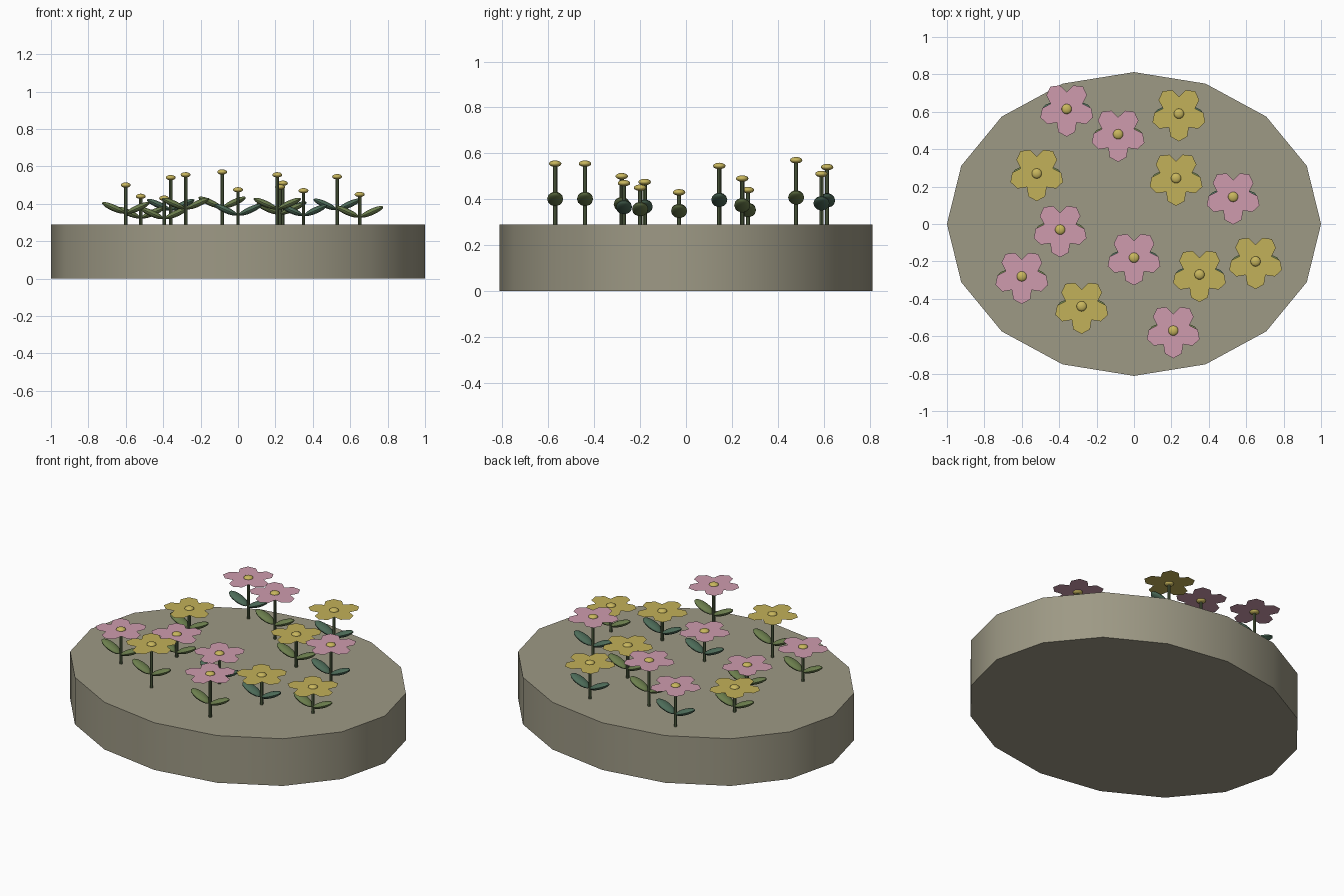
import bpy
import bmesh
from math import cos, sin, radians, pi
from mathutils import Matrix, Vector

cube = bpy.data.objects.get("Cube")
if cube:
    bpy.data.objects.remove(cube)


def material(name, r, g, b):
    mat = bpy.data.materials.new(name)
    mat.use_nodes = True
    mat.diffuse_color = (r, g, b, 1)
    bsdf = next(n for n in mat.node_tree.nodes if n.type == 'BSDF_PRINCIPLED')
    bsdf.inputs["Base Color"].default_value = (r, g, b, 1)
    bsdf.inputs["Roughness"].default_value = 0.9
    return mat


STONE = material("stone", 0.34, 0.32, 0.235)
PINK = material("pink petal", 0.62, 0.33, 0.42)
YELLOW = material("yellow petal", 0.54, 0.44, 0.10)
CENTRE = material("golden centre", 0.58, 0.47, 0.11)
STEM = material("stem green", 0.10, 0.14, 0.065)
OLIVE = material("olive leaf", 0.15, 0.21, 0.075)
TEAL = material("blue green leaf", 0.075, 0.15, 0.10)

GROUND = 0.29


def finish(name, bm, mat, smooth=True):
    mesh = bpy.data.meshes.new(name)
    bm.to_mesh(mesh)
    bm.free()
    mesh.materials.append(mat)
    obj = bpy.data.objects.new(name, mesh)
    bpy.context.collection.objects.link(obj)
    if smooth:
        bpy.ops.object.select_all(action='DESELECT')
        obj.select_set(True)
        bpy.context.view_layer.objects.active = obj
        bpy.ops.object.shade_smooth_by_angle(angle=radians(35))
    return obj


def cylinder(name, mat, sides, radius, bottom, top, x=0, y=0, squash=1):
    bm = bmesh.new()
    place = (Matrix.Translation((x, y, (bottom + top) / 2))
             @ Matrix.Diagonal((1, squash, 1, 1)))
    bmesh.ops.create_cone(bm, cap_ends=True, segments=sides, radius1=radius,
                          radius2=radius, depth=top - bottom, matrix=place)
    return finish(name, bm, mat)


def add_ellipsoid(bm, location, size, tilt=0):
    place = (Matrix.Translation(location) @ Matrix.Rotation(tilt, 4, 'Y')
             @ Matrix.Diagonal((*size, 1)))
    bmesh.ops.create_uvsphere(bm, u_segments=14, v_segments=10, radius=1, matrix=place)


def blossom(name, mat, x, y, z):
    # Flat sheet of five petals, one pointing to the front
    outline = ((-20, 0.131), (0, 0.148), (20, 0.131), (36, 0.09))
    bm = bmesh.new()
    rim = []
    for petal in range(5):
        for offset, r in outline:
            a = radians(-90 + 72 * petal + offset)
            rim.append(bm.verts.new((x + r * cos(a), y + r * sin(a), z)))
    hub = bm.verts.new((x, y, z))
    for i, v in enumerate(rim):
        bm.faces.new((hub, v, rim[(i + 1) % len(rim)]))
    return finish(name, bm, mat, smooth=False)


def flower(number, x, y, z, petal_mat, leaf_mat):
    cylinder(f"stem_{number}", STEM, 8, 0.009, GROUND - 0.01, z, x, y)
    blossom(f"petals_{number}", petal_mat, x, y, z)

    bm = bmesh.new()
    add_ellipsoid(bm, (x, y, z), (0.027, 0.027, 0.014))
    finish(f"flower_centre_{number}", bm, CENTRE)

    # Pair of leaves rising away from the stem
    leaf_z = GROUND + 0.42 * (z - GROUND)
    bm = bmesh.new()
    for side in (-1, 1):
        add_ellipsoid(bm, (x + side * 0.066, y, leaf_z),
                      (0.068, 0.035, 0.017), -side * 0.42)
    finish(f"leaves_{number}", bm, leaf_mat)


# Oval planter slab
cylinder("planter_base", STONE, 16, 1, 0, GROUND, squash=0.812)

# Flower positions, blossom heights and colours
FLOWERS = (
    (-0.36, 0.615, 0.54, PINK, TEAL),
    (-0.085, 0.48, 0.57, PINK, OLIVE),
    (0.53, 0.145, 0.545, PINK, TEAL),
    (-0.395, -0.03, 0.43, PINK, OLIVE),
    (-0.6, -0.28, 0.50, PINK, OLIVE),
    (0, -0.18, 0.475, PINK, TEAL),
    (0.21, -0.57, 0.555, PINK, OLIVE),
    (0.24, 0.59, 0.51, YELLOW, TEAL),
    (-0.52, 0.27, 0.44, YELLOW, OLIVE),
    (0.225, 0.245, 0.49, YELLOW, OLIVE),
    (0.35, -0.27, 0.47, YELLOW, TEAL),
    (0.65, -0.20, 0.45, YELLOW, OLIVE),
    (-0.28, -0.44, 0.555, YELLOW, OLIVE),
)
for n, spec in enumerate(FLOWERS, 1):
    flower(n, *spec)
